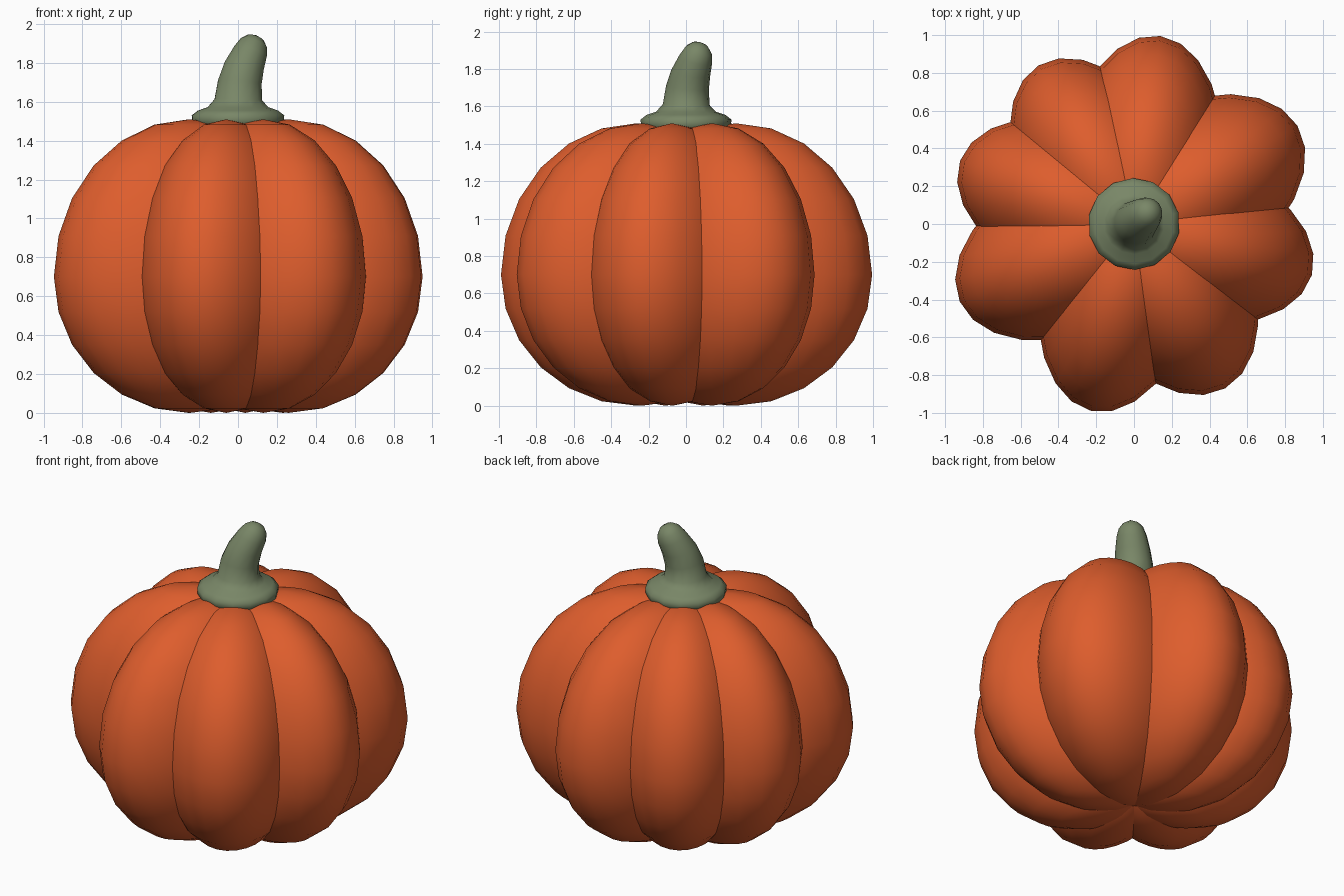
import bpy, bmesh
from math import radians, cos, sin, pi
from mathutils import Matrix, Vector

if "Cube" in bpy.data.objects:
    bpy.data.objects.remove(bpy.data.objects["Cube"])


def material(name, rgb):
    m = bpy.data.materials.new(name)
    m.diffuse_color = (*rgb, 1)
    m.use_nodes = True
    m.node_tree.nodes["Principled BSDF"].inputs["Base Color"].default_value = m.diffuse_color
    return m


def finish(name, bm, mat):
    bmesh.ops.recalc_face_normals(bm, faces=bm.faces)
    for f in bm.faces:
        f.smooth = True
    me = bpy.data.meshes.new(name)
    bm.to_mesh(me)
    bm.free()
    me.materials.append(mat)
    ob = bpy.data.objects.new(name, me)
    bpy.context.collection.objects.link(ob)
    return ob


orange = material("pumpkin_skin", (0.73, 0.11, 0.026))
green = material("stem_green", (0.19, 0.24, 0.135))

# Lobes: overlapping egg-shaped segments (direction, radial half-length, half-width)
OFFSET, MID_Z, UP, DOWN = 0.27, 0.70, 0.81, 0.70
LOBES = [(82, 0.735, 0.43), (31, 0.74, 0.46), (-16, 0.71, 0.43), (-61, 0.725, 0.45),
         (-103, 0.745, 0.43), (-156, 0.74, 0.45), (-200, 0.71, 0.43), (-239, 0.71, 0.43)]
for i, (ang, length, width) in enumerate(LOBES):
    bm = bmesh.new()
    bmesh.ops.create_uvsphere(bm, u_segments=24, v_segments=12, radius=1)
    rot = Matrix.Rotation(radians(ang), 3, 'Z')
    for v in bm.verts:
        x, y, z = v.co
        v.co = rot @ Vector((OFFSET + x * length, y * width,
                             MID_Z + z * (UP if z > 0 else DOWN)))
    finish(f"pumpkin_lobe_{i + 1}", bm, orange)

# Stem: rings along a leaning path (lean offset, height, radius, tilt)
RINGS = [(0, 1.45, 0.20, 0), (0, 1.49, 0.24, 0), (0, 1.53, 0.243, 0), (0, 1.555, 0.21, 0),
         (0, 1.572, 0.16, 0), (0.002, 1.61, 0.125, 2), (0.012, 1.70, 0.115, 8),
         (0.04, 1.78, 0.105, 15), (0.082, 1.855, 0.09, 22), (0.105, 1.90, 0.073, 25),
         (0.117, 1.928, 0.045, 25)]
SIDES = 14
lean = Matrix.Rotation(radians(40), 3, 'Z')
bm = bmesh.new()
loops = []
for s, z, r, tilt in RINGS:
    tip = Matrix.Rotation(radians(tilt), 3, 'Y')
    loops.append([bm.verts.new(lean @ (Vector((s, 0, z)) + tip @ Vector(
        (r * cos(2 * pi * k / SIDES), r * sin(2 * pi * k / SIDES), 0)))) for k in range(SIDES)])
for a, b in zip(loops, loops[1:]):
    for k in range(SIDES):
        n = (k + 1) % SIDES
        bm.faces.new((a[k], a[n], b[n], b[k]))
top = bm.verts.new(lean @ Vector((0.122, 0, 1.943)))
for k in range(SIDES):
    bm.faces.new((loops[-1][k], loops[-1][(k + 1) % SIDES], top))
bm.faces.new(loops[0][::-1])
finish("stem", bm, green)
